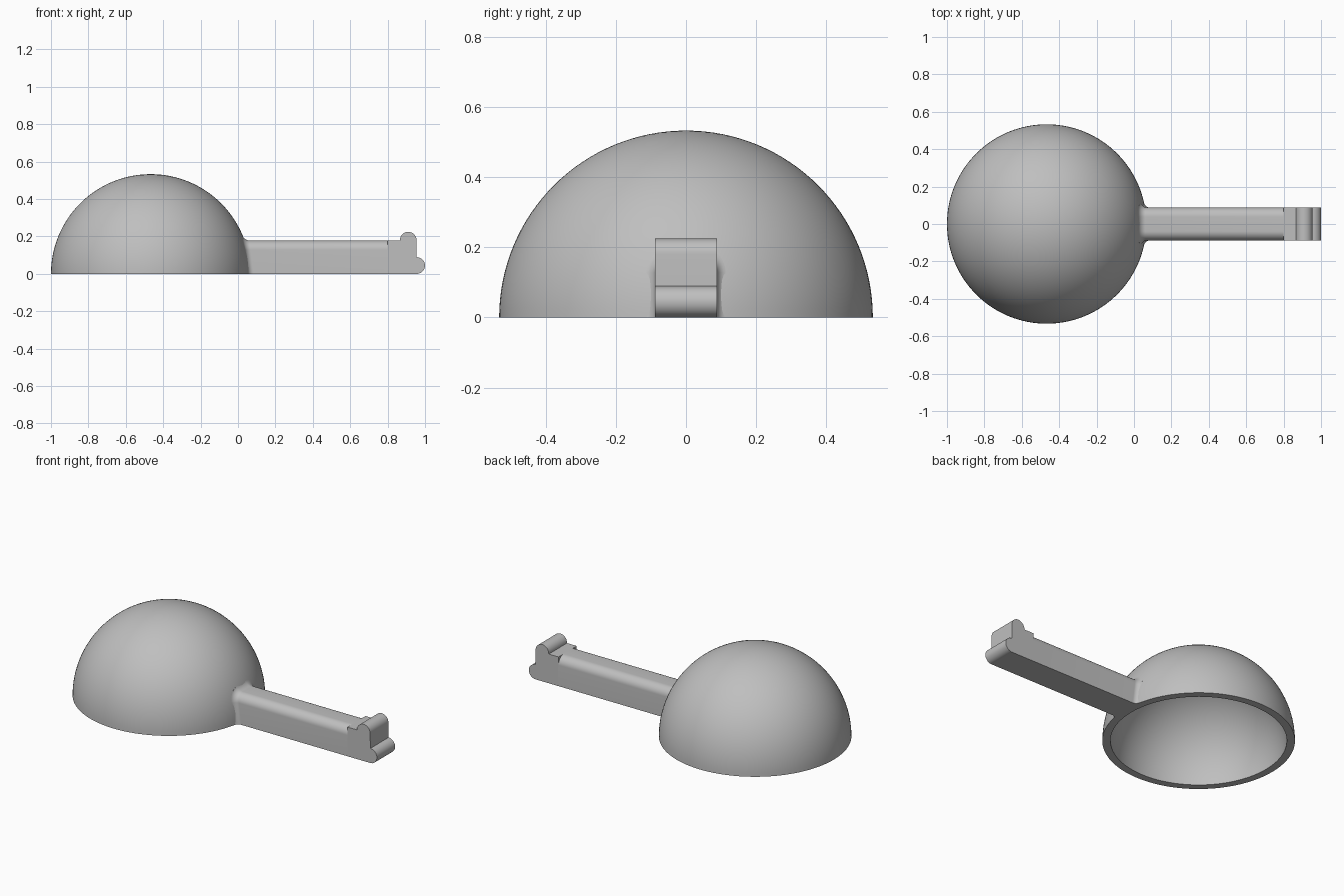
import bpy, bmesh, math
from math import sin, cos, pi, sqrt

cube = bpy.data.objects.get("Cube")
if cube:
    bpy.data.objects.remove(cube, do_unlink=True)

R, INNER, CX = 0.533, 0.488, -0.467   # bowl radii and centre
HALF, TOP = 0.088, 0.178              # handle half width and height
ROUND, FLARE = 0.05, 0.025            # edge rounding, blend into the bowl
KNOB = 0.0445                         # radius of the rounded end ridges

grey = bpy.data.materials.new("plain grey")
grey.use_nodes = True
colour = (0.52, 0.52, 0.52, 1)
grey.diffuse_color = colour
grey.node_tree.nodes["Principled BSDF"].inputs["Base Color"].default_value = colour


def finish(name, bm):
    bmesh.ops.remove_doubles(bm, verts=bm.verts, dist=1e-5)
    bmesh.ops.recalc_face_normals(bm, faces=bm.faces)
    mesh = bpy.data.meshes.new(name)
    bm.to_mesh(mesh)
    bm.free()
    mesh.materials.append(grey)
    obj = bpy.data.objects.new(name, mesh)
    bpy.context.collection.objects.link(obj)
    bpy.ops.object.select_all(action='DESELECT')
    obj.select_set(True)
    bpy.context.view_layer.objects.active = obj
    bpy.ops.object.shade_smooth_by_angle(angle=math.radians(35))


def arc(cx, cz, r, start, end, steps=12):
    angles = [math.radians(start + (end - start) * i / steps) for i in range(steps + 1)]
    return [(cx + r * cos(a), cz + r * sin(a)) for a in angles]


# Hollow bowl: outer and inner arcs revolved around the vertical axis
bm = bmesh.new()
profile = arc(0, 0, R, 90, 0, 32) + arc(0, 0, INNER, 0, 90, 32)
verts = [bm.verts.new((CX + x, 0, z)) for x, z in profile]
edges = [bm.edges.new(pair) for pair in zip(verts, verts[1:])]
bmesh.ops.spin(bm, geom=verts + edges, cent=(CX, 0, 0), axis=(0, 0, 1),
               angle=2 * pi, steps=128, use_merge=True)
finish("bowl", bm)


# Handle: rounded section lofted from the bowl surface, flaring where they meet
def section(offset):
    half, top, r = HALF + offset, TOP + offset, ROUND + offset
    return ([(half, 0)] + arc(half - r, top - r, r, 0, 90)
            + arc(r - half, top - r, r, 90, 180) + [(-half, 0)])


bm = bmesh.new()
rings = [[(CX + sqrt((R - 0.006) ** 2 - y * y - z * z), y, z) for y, z in section(FLARE)]]
for i in range(9):
    a = i / 8 * pi / 2
    dist, offset = FLARE * (1 - cos(a)), FLARE * (1 - sin(a))
    rings.append([(CX + sqrt((R + dist) ** 2 - y * y - z * z), y, z)
                  for y, z in section(offset)])
rings.append([(0.802, y, z) for y, z in section(0)])
rings = [[bm.verts.new(p) for p in ring] for ring in rings]
for a, b in zip(rings, rings[1:]):
    for i in range(len(a)):
        j = (i + 1) % len(a)
        bm.faces.new((a[i], a[j], b[j], b[i]))
bm.faces.new(rings[0])
bm.faces.new(rings[-1])
finish("handle", bm)

# End block: side profile with two rounded ridges, extruded across the handle
outline = ([(0.8, 0), (0.8, TOP), (0.91 - KNOB, TOP)]
           + arc(0.91, 0.18, KNOB, 180, 0, 20)
           + arc(1 - KNOB, KNOB, KNOB, 90, -90, 20))
bm = bmesh.new()
face = bm.faces.new([bm.verts.new((x, -HALF, z)) for x, z in outline])
side = bmesh.ops.extrude_face_region(bm, geom=[face])["geom"]
bmesh.ops.translate(bm, vec=(0, 2 * HALF, 0),
                    verts=[v for v in side if isinstance(v, bmesh.types.BMVert)])
finish("end_block", bm)
